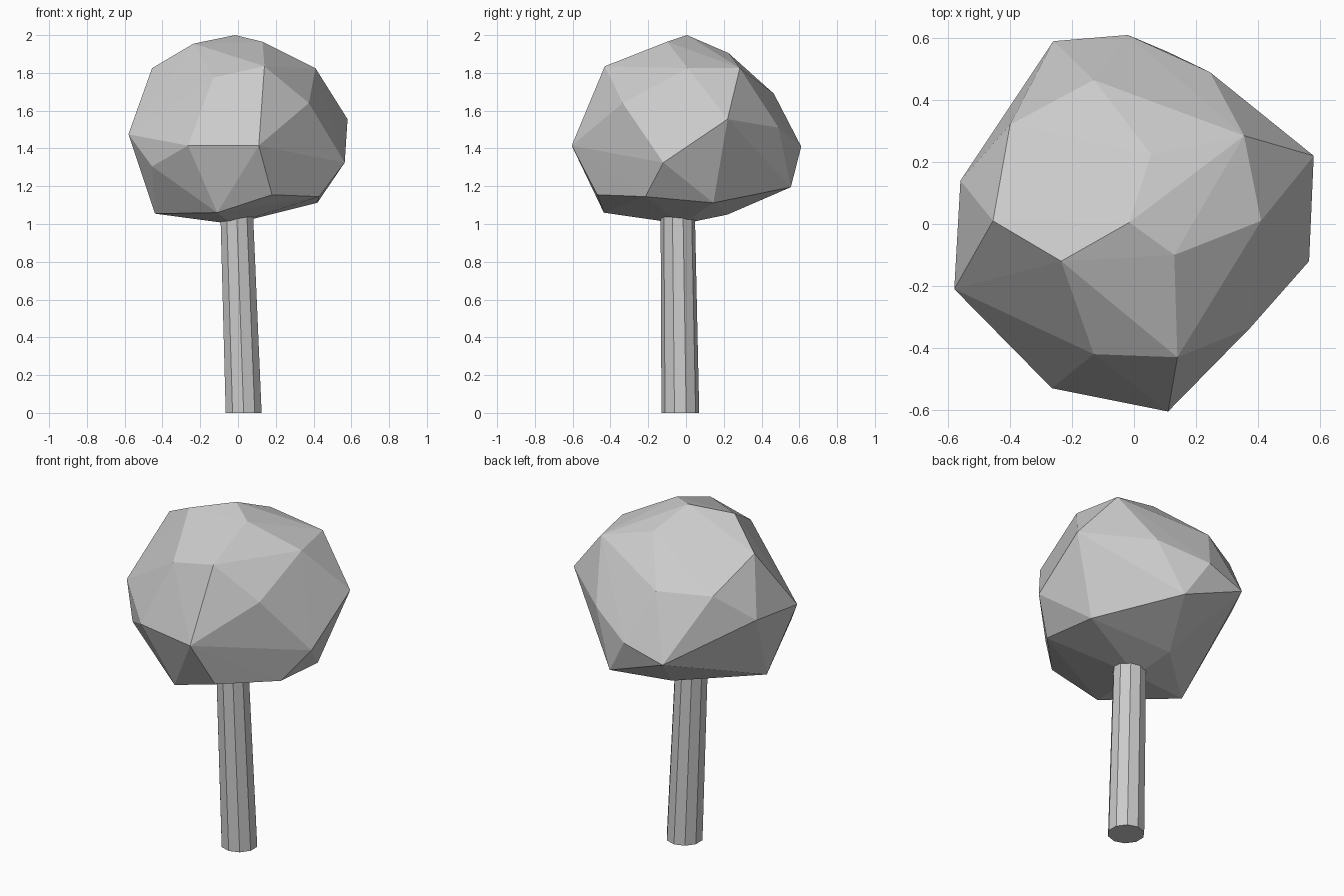
import bpy, bmesh
from mathutils import Vector

if "Cube" in bpy.data.objects:
    bpy.data.objects.remove(bpy.data.objects["Cube"])


def make_object(name, bm):
    bmesh.ops.recalc_face_normals(bm, faces=bm.faces)
    mesh = bpy.data.meshes.new(name)
    bm.to_mesh(mesh)
    bm.free()
    obj = bpy.data.objects.new(name, mesh)
    bpy.context.collection.objects.link(obj)
    return obj


# Crown: irregular faceted ball, skinned as a convex hull over its corners
top = [(-.015, .005, 2), (.13, -.1, 1.965), (-.235, -.12, 1.955), (.055, .225, 1.905),
       (.14, -.43, 1.835), (-.13, -.42, 1.775), (.41, .01, 1.825), (-.455, .01, 1.825),
       (.355, .285, 1.825)]
middle = [(-.13, .465, 1.69), (-.4, .32, 1.675), (.375, -.335, 1.64), (.58, .22, 1.555),
          (-.56, .14, 1.51), (.245, .49, 1.51), (-.58, -.21, 1.475), (.11, -.605, 1.415),
          (-.265, -.53, 1.415), (-.02, .61, 1.41), (-.26, .59, 1.335), (.565, -.12, 1.325),
          (-.455, -.335, 1.305)]
bottom = [(.11, .555, 1.195), (.18, -.47, 1.155), (.43, -.215, 1.145), (.42, .145, 1.112),
          (-.11, -.435, 1.06), (-.44, -.126, 1.055), (-.064, .22, 1.05), (-.03, -.02, 1.0)]
bm = bmesh.new()
for p in top + middle + bottom:
    bm.verts.new(p)
hull = bmesh.ops.convex_hull(bm, input=bm.verts)
loose = {g for g in hull["geom_interior"] + hull["geom_unused"]
         if isinstance(g, bmesh.types.BMVert)}
bmesh.ops.delete(bm, geom=list(loose), context='VERTS')
make_object("crown", bm)

# Trunk: slightly leaning, tapered ten-sided post running into the crown
base, tip, height = Vector((.03, -.03, 0)), Vector((-.01, -.045, 1.15)), 1.15
bm = bmesh.new()
bmesh.ops.create_cone(bm, cap_ends=True, segments=10, radius1=.1, radius2=.09, depth=height)
for v in bm.verts:
    v.co += (base if v.co.z < 0 else tip) - Vector((0, 0, v.co.z))
make_object("trunk", bm)
